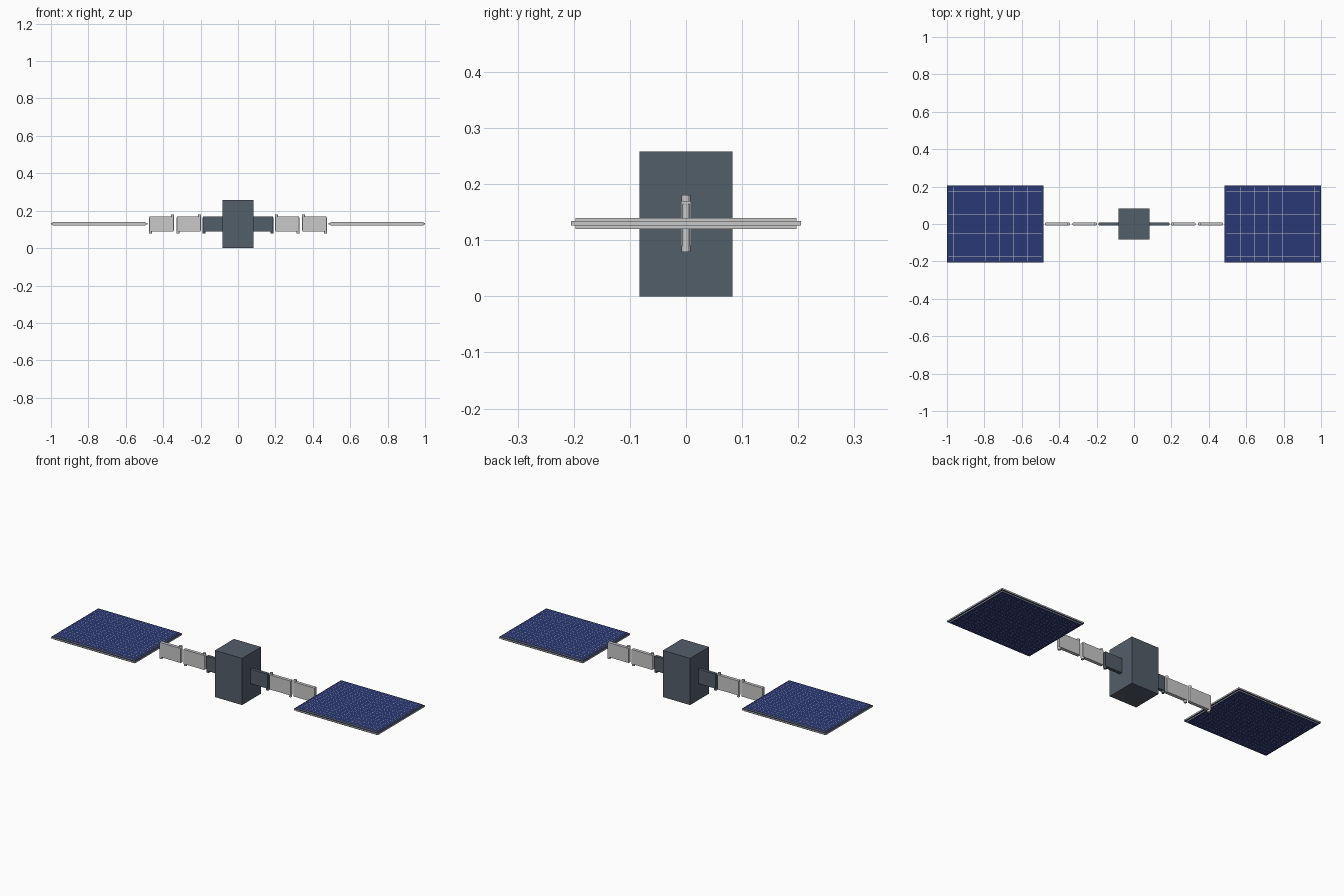
import bpy
import bmesh
from mathutils import Matrix, Vector

if "Cube" in bpy.data.objects:
    bpy.data.objects.remove(bpy.data.objects["Cube"])


def material(name, rgb):
    m = bpy.data.materials.new(name)
    m.diffuse_color = (*rgb, 1)
    m.use_nodes = True
    m.node_tree.nodes["Principled BSDF"].inputs["Base Color"].default_value = m.diffuse_color
    return m


SLATE = material("slate hull", (0.086, 0.112, 0.141))
GREY = material("light grey metal", (0.58, 0.58, 0.58))
BLUE = material("solar blue", (0.023, 0.040, 0.178))
MID = 0.13  # height of the arm and panels


def finish(name, bm, mats):
    mesh = bpy.data.meshes.new(name)
    bm.to_mesh(mesh)
    bm.free()
    for m in mats:
        mesh.materials.append(m)
    ob = bpy.data.objects.new(name, mesh)
    bpy.context.collection.objects.link(ob)
    return ob


def add_box(bm, lo, hi):
    lo, hi = Vector(lo), Vector(hi)
    bmesh.ops.create_cube(bm, size=1, matrix=Matrix.Translation((lo + hi) / 2)
                          @ Matrix.Diagonal((*(hi - lo), 1)))


def add_barrel(bm, x, z0, z1, r=0.008):
    bmesh.ops.create_cone(bm, cap_ends=True, segments=12, radius1=r, radius2=r,
                          depth=z1 - z0, matrix=Matrix.Translation((x, 0, (z0 + z1) / 2)))


def arm_link(name, s, x0, x1, mat, inner):
    """Flat arm link with hinge barrels: raised inboard, lowered outboard."""
    bm = bmesh.new()
    add_box(bm, (min(s * x0, s * x1), -0.009, 0.09),
            (max(s * x0, s * x1), 0.009, 0.17))
    if inner:
        add_barrel(bm, s * (x0 + 0.005), 0.095, 0.181)
    add_barrel(bm, s * (x1 - 0.005), 0.079, 0.165)
    finish(name, bm, [mat])


def panel_slab(name, cx, hx, hy, hz):
    """Slab with grey rims and blue broad faces."""
    bm = bmesh.new()
    add_box(bm, (cx - hx, -hy, MID - hz), (cx + hx, hy, MID + hz))
    bm.normal_update()
    for f in bm.faces:
        f.material_index = 1 if abs(f.normal.z) > 0.5 else 0
    finish(name, bm, [GREY, BLUE])


def cell_sheet(name, cx, hx, hy, z, flip):
    """Grid of blue cells separated by fine grey lines."""
    bm = bmesh.new()
    bmesh.ops.create_grid(bm, x_segments=20, y_segments=16, size=1,
                          matrix=Matrix.Translation((cx, 0, z)) @ Matrix.Diagonal((hx, hy, 1, 1)))
    cells = list(bm.faces)
    bmesh.ops.inset_individual(bm, faces=cells, thickness=0.0005)
    for f in cells:
        f.material_index = 1
    if flip:
        bmesh.ops.reverse_faces(bm, faces=bm.faces[:])
    finish(name, bm, [GREY, BLUE])


# Central hull
bm = bmesh.new()
add_box(bm, (-0.083, -0.083, 0), (0.083, 0.083, 0.258))
finish("hull", bm, [SLATE])

for side, s in (("left", -1), ("right", 1)):
    # Folding arm
    arm_link(f"{side}_root_link", s, 0.08, 0.187, SLATE, False)
    arm_link(f"{side}_middle_link", s, 0.2, 0.327, GREY, True)
    arm_link(f"{side}_outer_link", s, 0.345, 0.474, GREY, True)
    # Solar wing: wide thin core, thicker inner slab, cells on both faces
    cx = s * 0.7425
    panel_slab(f"{side}_panel_core", cx, 0.2575, 0.205, 0.004)
    panel_slab(f"{side}_panel_slab", cx, 0.249, 0.197, 0.0095)
    for face, d in (("upper", 1), ("lower", -1)):
        cell_sheet(f"{side}_{face}_cells", cx, 0.249, 0.197, MID + d * 0.010, d < 0)
